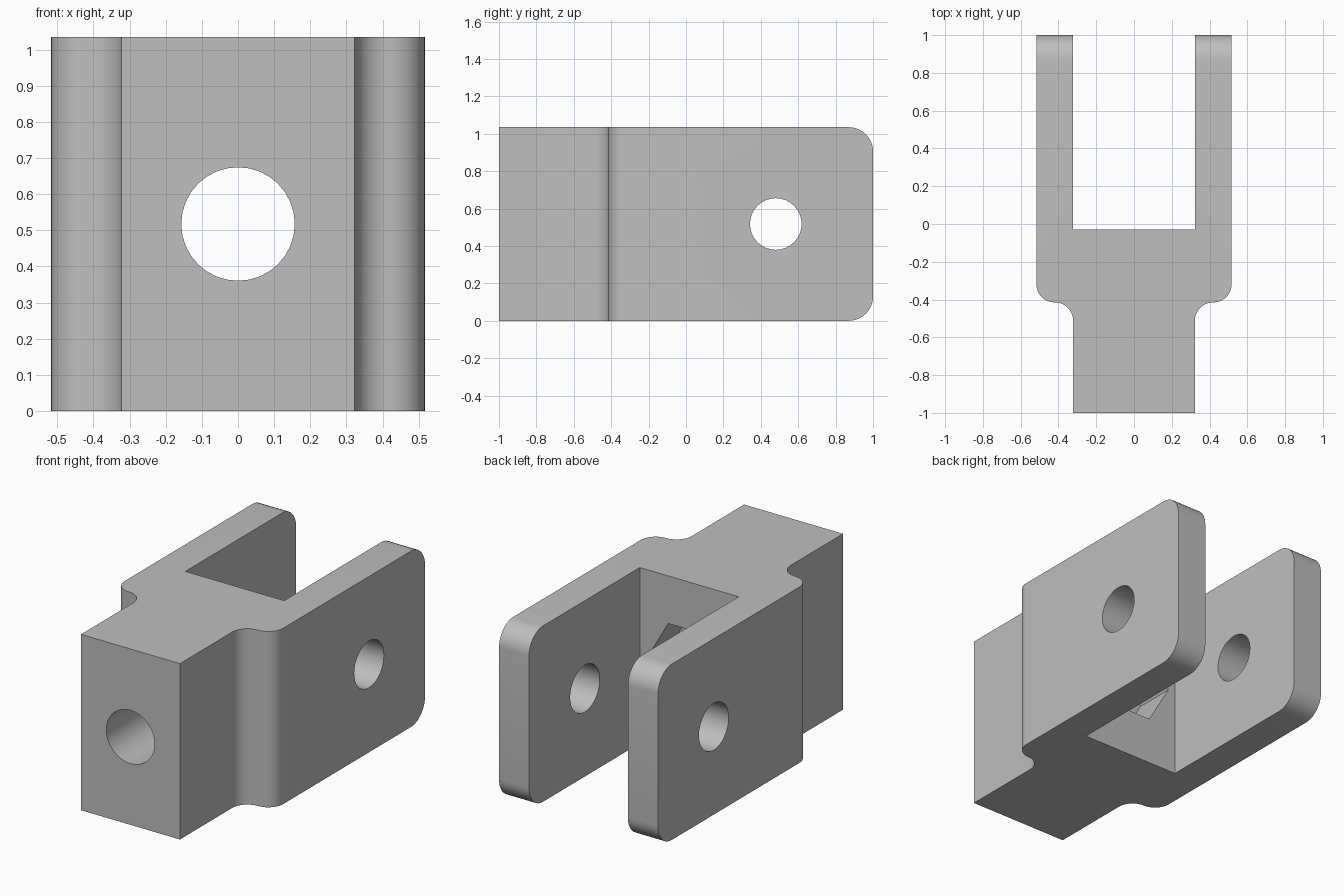
import bpy
import bmesh
from math import cos, sin, pi
from mathutils import Vector

if "Cube" in bpy.data.objects:
    bpy.data.objects.remove(bpy.data.objects["Cube"])

HEIGHT = 1.035
MID = HEIGHT / 2
OUTER, INNER = 0.517, 0.322      # half widths of the fork and of the shank
SHOULDER, SLOT = -0.415, -0.03   # y of the shoulder and of the slot floor
R = (OUTER - INNER) / 2          # radius of both shoulder curves

grey = bpy.data.materials.new("plain grey")
grey.use_nodes = True
grey.diffuse_color = (0.52, 0.52, 0.52, 1)
grey.node_tree.nodes["Principled BSDF"].inputs["Base Color"].default_value = (0.52, 0.52, 0.52, 1)


def arc(cx, cy, r, start, end, n):
    """Points along an arc, with angles given in units of pi."""
    angles = [(start + (end - start) * i / n) * pi for i in range(n + 1)]
    return [(cx + r * cos(a), cy + r * sin(a)) for a in angles]


def prism(name, points, travel):
    """Extrude a flat outline of 3D points along a vector."""
    bm = bmesh.new()
    face = bm.faces.new([bm.verts.new(p) for p in points])
    ext = bmesh.ops.extrude_face_region(bm, geom=[face])
    moved = [v for v in ext["geom"] if isinstance(v, bmesh.types.BMVert)]
    bmesh.ops.translate(bm, verts=moved, vec=Vector(travel))
    bmesh.ops.recalc_face_normals(bm, faces=bm.faces)
    mesh = bpy.data.meshes.new(name)
    bm.to_mesh(mesh)
    bm.free()
    mesh.materials.append(grey)
    obj = bpy.data.objects.new(name, mesh)
    bpy.context.collection.objects.link(obj)
    return obj


# Fork outline seen from above: right half, then its mirror image
half = [(INNER, -1)]
half += arc(INNER + R, SHOULDER - R, R, 1, 0.5, 10)
half += arc(OUTER - R, SHOULDER + R, R, -0.5, 0, 10)[1:]
half += [(OUTER, 1), (INNER, 1), (INNER, SLOT)]
outline = half + [(-x, y) for x, y in reversed(half)]
clevis = prism("clevis_fork", [(x, y, 0) for x, y in outline], (0, 0, HEIGHT))

# Round the upper and lower corners of the prong tips
bm = bmesh.new()
bm.from_mesh(clevis.data)
tips = [e for e in bm.edges
        if all(v.co.y > 0.99 for v in e.verts)
        and abs(e.verts[0].co.z - e.verts[1].co.z) < 0.01]
bmesh.ops.bevel(bm, geom=tips, offset=0.13, offset_type='OFFSET',
                segments=10, profile=0.5, affect='EDGES')
bm.to_mesh(clevis.data)
bm.free()

# Cutters: cross pin hole, shank bore and hexagonal nut pocket
pin = [(-1, y, z) for y, z in arc(0.48, MID, 0.138, 0, 2, 32)[:-1]]
bore = [(x, -1.2, z) for x, z in arc(0, MID, 0.157, 0, 2, 32)[:-1]]
nut = [(x, -0.27, z) for x, z in arc(0, MID, 0.274, 0, 2, 6)[:-1]]
cutters = [prism("pin_hole_cutter", pin, (2, 0, 0)),
           prism("bore_cutter", bore, (0, 1.4, 0)),
           prism("nut_pocket_cutter", nut, (0, 0.4, 0))]

bpy.context.view_layer.objects.active = clevis
for cutter in cutters:
    cutter.hide_render = True
    mod = clevis.modifiers.new(cutter.name, 'BOOLEAN')
    mod.operation = 'DIFFERENCE'
    mod.solver = 'EXACT'
    mod.object = cutter
    bpy.ops.object.modifier_apply(modifier=mod.name)
    bpy.data.objects.remove(cutter)

# Smooth curves, sharp edges
bpy.ops.object.select_all(action='DESELECT')
clevis.select_set(True)
bpy.ops.object.shade_smooth_by_angle(angle=pi / 6)
